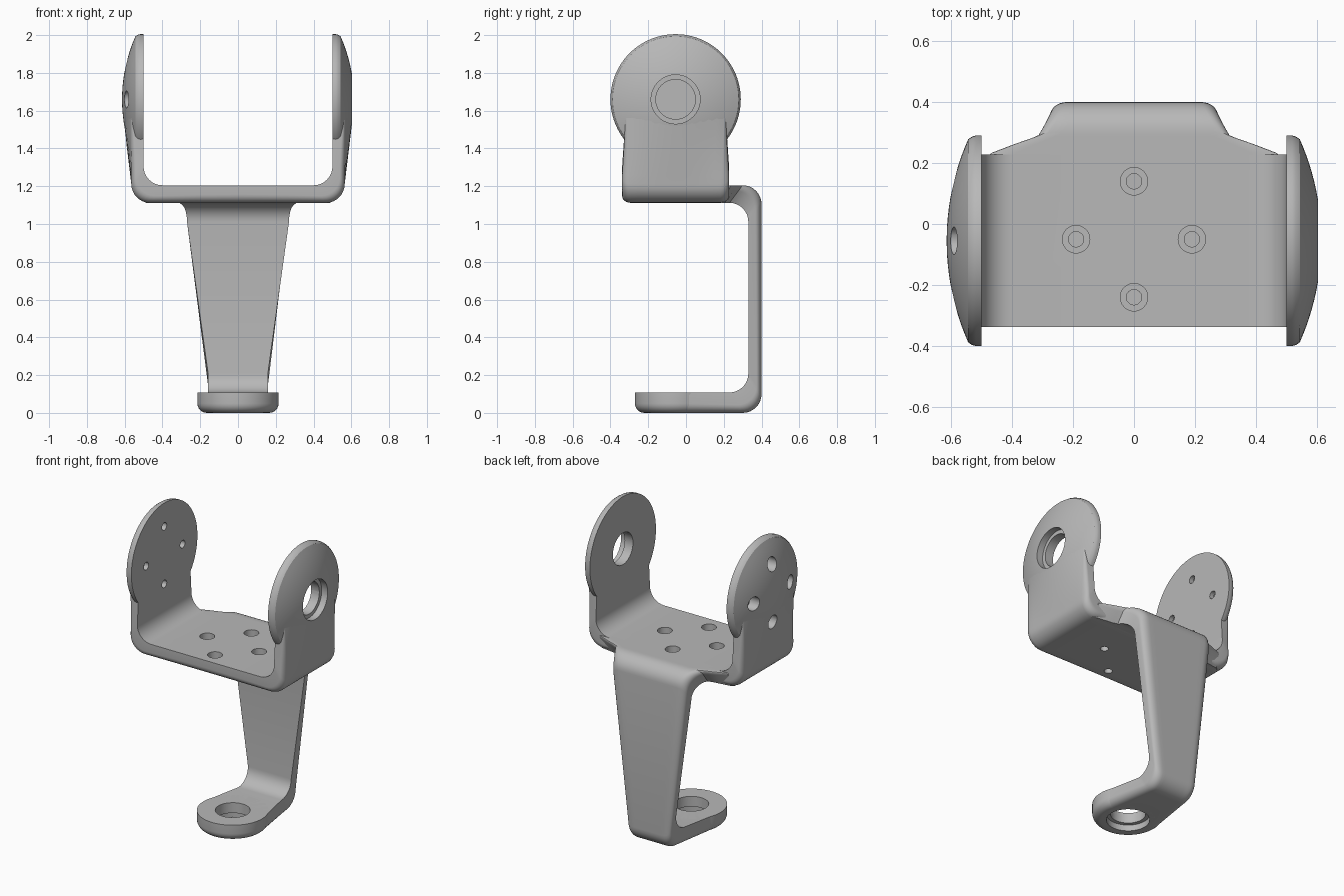
import bpy, bmesh
from math import sin, cos, pi, sqrt, radians, copysign
from mathutils import Matrix, Vector

if "Cube" in bpy.data.objects:
    bpy.data.objects.remove(bpy.data.objects["Cube"], do_unlink=True)

grey = bpy.data.materials.new("plain grey")
grey.use_nodes = True
colour = (0.48, 0.48, 0.48, 1)
grey.diffuse_color = colour
grey.node_tree.nodes["Principled BSDF"].inputs["Base Color"].default_value = colour

YC, ZC = -0.055, 1.66        # ear axis
EAR_R, APEX, SPHERE = 0.345, 0.614, 0.82
LOW, TOP = 1.112, 1.205      # saddle plate
ARM_TOP = 1.57
STEPS = 8


def lerp(a, b, t):
    return a + (b - a) * t


def dome(r):
    """Height of the ear's rounded outside at distance r from its axis."""
    return APEX - SPHERE + sqrt(SPHERE ** 2 - r * r)


def finish(name, bm):
    bmesh.ops.recalc_face_normals(bm, faces=bm.faces)
    mesh = bpy.data.meshes.new(name)
    bm.to_mesh(mesh)
    bm.free()
    mesh.materials.append(grey)
    ob = bpy.data.objects.new(name, mesh)
    bpy.context.collection.objects.link(ob)
    return ob


def lathe(name, profile, matrix, sides=64):
    """Turn (radius, height) points around z; both ends lie on the axis."""
    bm = bmesh.new()
    verts = [bm.verts.new((r, 0, h)) for r, h in profile]
    edges = [bm.edges.new(pair) for pair in zip(verts, verts[1:])]
    bmesh.ops.spin(bm, geom=verts + edges, cent=(0, 0, 0), axis=(0, 0, 1),
                   angle=2 * pi, steps=sides, use_merge=True)
    bmesh.ops.remove_doubles(bm, verts=bm.verts, dist=1e-5)
    bm.transform(matrix)
    return finish(name, bm)


def section(w, f, t, columns=12):
    """Strip section: sharp inside corners, rounded outside corners."""
    left = [(-(w - f + f * cos(a)), 1 - f / t + f / t * sin(a))
            for a in [i * pi / 12 for i in range(7)]]
    middle = [(lerp(-(w - f), w - f, i / columns), 1) for i in range(1, columns)]
    right = [(-u, q) for u, q in reversed(left)]
    return [(-w, 0)] + left + middle + right + [(w, 0)]


def sweep(name, stations, place):
    """Loft strip sections; a station is (inner, outer, half width, fillet)."""
    bm = bmesh.new()
    rings = []
    for inner, outer, w, f in stations:
        t = (Vector(outer) - Vector(inner)).length
        rings.append([bm.verts.new(place(inner, outer, u, q)) for u, q in section(w, f, t)])
    for a, b in zip(rings, rings[1:]):
        for i in range(len(a)):
            j = (i + 1) % len(a)
            bm.faces.new((a[i], a[j], b[j], b[i]))
    bm.faces.new(rings[0])
    bm.faces.new(rings[-1])
    return finish(name, bm)


# Saddle: U-shaped strip whose arms swell to meet the round ears
half = [((x, TOP), (x * 1.16, LOW), 0.283, 0.045) for x in (0, 0.2)]
for i in range(STEPS + 1):
    a = i / STEPS * pi / 2
    half.append(((0.4 + 0.1 * sin(a), TOP + 0.1 - 0.1 * cos(a)),
                 (0.465 + 0.1 * sin(a), LOW + 0.1 - 0.1 * cos(a)), 0.283, 0.045))
for i in range(1, STEPS + 1):
    s = i / STEPS
    half.append(((0.5, lerp(TOP + 0.1, ARM_TOP, s)), (0.565, lerp(LOW + 0.1, ARM_TOP, s)),
                 lerp(0.283, 0.265, s), lerp(0.045, 0.004, s)))
flipped = [((-i[0], i[1]), (-o[0], o[1]), w, f) for i, o, w, f in reversed(half[1:])]


def place_saddle(inner, outer, u, q):
    ox, oz = outer
    s = max(0, (oz - LOW - 0.1) / (ARM_TOP - LOW - 0.1))
    if s > 0:
        ox = copysign(lerp(0.565, dome(sqrt(u * u + (ARM_TOP - ZC) ** 2)) - 0.001, s), ox)
    return (lerp(inner[0], ox, q), YC + u, lerp(inner[1], oz, q))


saddle = sweep("saddle", flipped + half, place_saddle)

# Ears: domed discs, flat on the inside
ear_profile = [(0, 0.5), (EAR_R, 0.5), (EAR_R, 0.518), (0.342, 0.53)]
ear_profile += [(r, dome(r)) for r in [0.333 * (1 - i / 12) for i in range(13)]]


def on_side(side):
    return Matrix.Translation((0, YC, ZC)) @ Matrix.Rotation(side * pi / 2, 4, 'Y')


ears = [lathe(n + "_ear", ear_profile, on_side(s), 96) for n, s in (("left", 1), ("right", -1))]

# Strut: neck behind the saddle, down the back, and forward into the foot
path = [((y, LOW), (y + d, TOP), w, f) for y, d, w, f in
        ((0.19, 0.01, 0.49, 0.01), (0.205, 0.03, 0.47, 0.015),
         (0.215, 0.05, 0.40, 0.025), (0.222, 0.063, 0.35, 0.035))]
for i in range(STEPS + 1):
    a = i / STEPS * pi / 2
    path.append(((0.23 + 0.1 * sin(a), LOW - 0.1 + 0.1 * cos(a)),
                 (0.30 + 0.1 * sin(a), TOP - 0.1 + 0.1 * cos(a)),
                 0.27 + 0.05 * (1 - i / STEPS) ** 2, lerp(0.04, 0.055, i / STEPS)))
for i in range(STEPS + 1):
    a = i / STEPS * pi / 2
    path.append(((0.23 + 0.1 * cos(a), 0.208 - 0.1 * sin(a)),
                 (0.30 + 0.1 * cos(a), 0.1 - 0.1 * sin(a)),
                 0.158, 0.05))
path.append(((YC, 0.108), (YC, 0), 0.215, 0.05))
strut = sweep("strut", path,
              lambda i, o, u, q: (u, lerp(i[0], o[0], q), lerp(i[1], o[1], q)))

# Foot: round end pad with a rounded lower rim
rim = [(0.165 + 0.05 * sin(a), 0.05 - 0.05 * cos(a)) for a in [i * pi / 12 for i in range(7)]]
foot = lathe("foot", [(0, 0)] + rim + [(0.215, 0.108), (0, 0.108)],
             Matrix.Translation((0, YC, 0)), 96)

# Stepped bores: narrow through hole with a wide counterbore
cutters = []


def bore(narrow, wide, start, step, end, matrix):
    profile = [(0, start), (narrow, start), (narrow, step), (wide, step), (wide, end), (0, end)]
    cutter = lathe("bore_cutter", profile, matrix, 40)
    cutter.hide_render = True
    cutters.append(cutter)


for k in range(4):
    dx, dy = 0.19 * cos(k * pi / 2), 0.19 * sin(k * pi / 2)
    shift = Matrix.Translation((dx, dy, 0))
    bore(0.025, 0.045, 1.0, 1.155, 1.26, Matrix.Translation((0, YC + 0.005, 0)) @ shift)
    bore(0.025, 0.045, 0.4, 0.53, 0.7, on_side(-1) @ shift)
bore(0.105, 0.13, 0.4, 0.56, 0.7, on_side(1))
bore(0.105, 0.13, 0.2, 0.04, -0.1, Matrix.Translation((0, YC, 0)))

# Cut the bores and shade
for ob in [saddle, strut, foot] + ears:
    bpy.ops.object.select_all(action='DESELECT')
    bpy.context.view_layer.objects.active = ob
    ob.select_set(True)
    for cutter in cutters:
        mod = ob.modifiers.new("bore", 'BOOLEAN')
        mod.operation, mod.solver, mod.object = 'DIFFERENCE', 'EXACT', cutter
        bpy.ops.object.modifier_apply(modifier=mod.name)
    bpy.ops.object.shade_smooth_by_angle(angle=radians(30))
for cutter in cutters:
    bpy.data.objects.remove(cutter, do_unlink=True)
